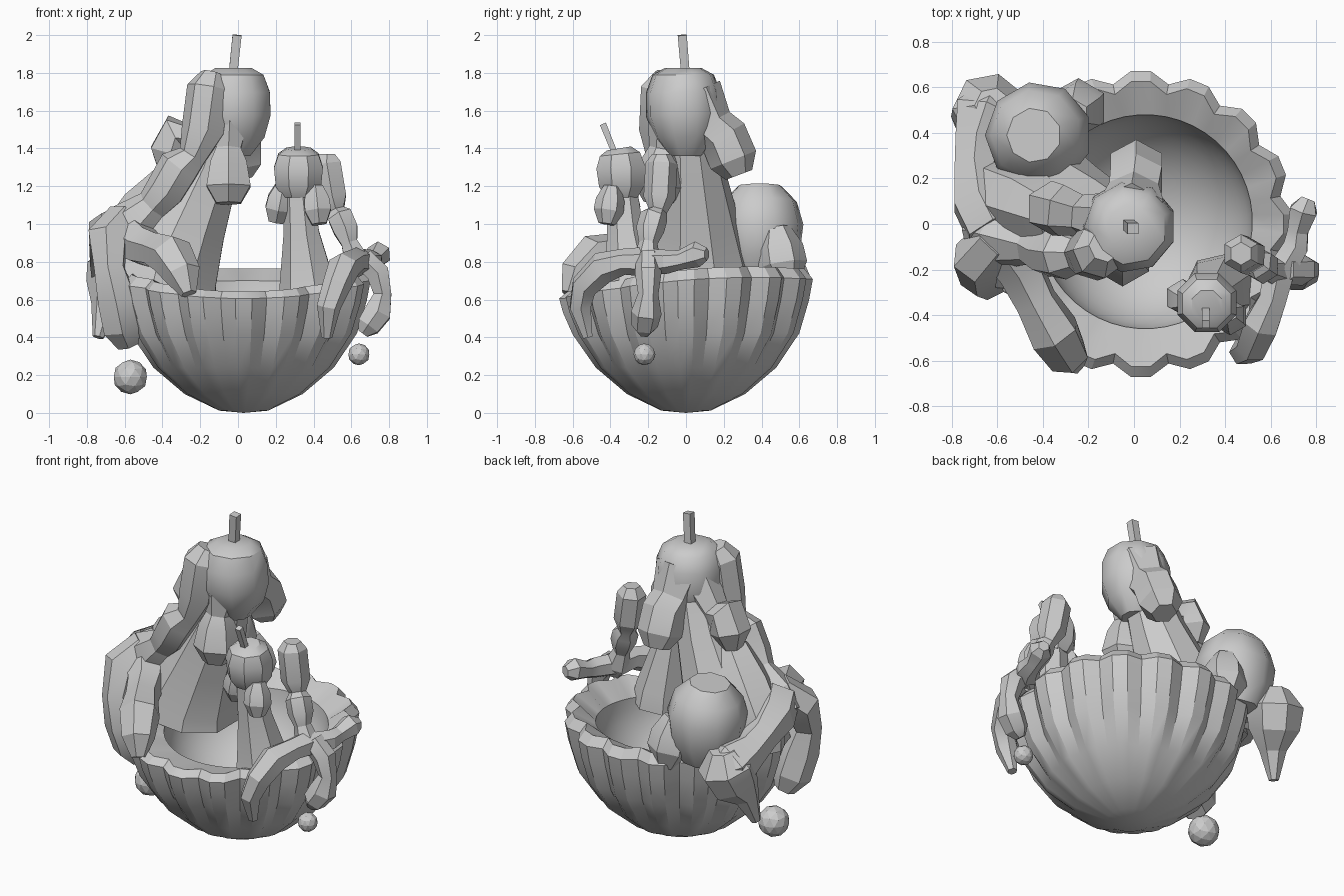
import bpy, math
from mathutils import Vector

def make(name, verts, faces, smooth=None):
    me = bpy.data.meshes.new(name)
    me.from_pydata(verts, [], faces)
    me.validate()
    ob = bpy.data.objects.new(name, me)
    bpy.context.collection.objects.link(ob)
    if smooth:
        bpy.ops.object.select_all(action='DESELECT')
        ob.select_set(True)
        bpy.context.view_layer.objects.active = ob
        bpy.ops.object.shade_smooth_by_angle(angle=math.radians(smooth))
    return ob

def bridge(rings, n, caps=True):
    faces = []
    for k in range(rings - 1):
        for i in range(n):
            j = (i + 1) % n
            faces.append((k*n + i, k*n + j, (k+1)*n + j, (k+1)*n + i))
    if caps:
        faces.append(tuple(reversed(range(n))))
        faces.append(tuple(range((rings-1)*n, rings*n)))
    return faces

def tube(name, pts, sides=6, smooth=25, fat=1.0):
    """Faceted limb through points (x, y, z, radius), twist-free."""
    P = [Vector(p[:3]) for p in pts]
    verts, u, last = [], None, None
    for k, p in enumerate(P):
        t = (P[min(k+1, len(P)-1)] - P[max(k-1, 0)]).normalized()
        if u is None:
            u = Vector((1, 0, 0)) if abs(t.x) < .8 else Vector((0, 1, 0))
        else:
            u = last.rotation_difference(t) @ u
        u = (u - t*u.dot(t)).normalized()
        w, last = t.cross(u), t
        for i in range(sides):
            a = 2*math.pi*(i + .5)/sides
            verts.append(p + (u*math.cos(a) + w*math.sin(a))*pts[k][3]*fat)
    return make(name, verts, bridge(len(P), sides), smooth)

def lump(name, a, b, r, sides=6):
    """Closed nugget from end a to end b, widest in the middle."""
    A, B = Vector(a), Vector(b)
    prof = [(0, .55), (.35, .95), (.65, 1), (1, .55)]
    return tube(name, [(*A.lerp(B, t), r*s) for t, s in prof], sides)

def ball(name, c, r, sub=2):
    bpy.ops.mesh.primitive_ico_sphere_add(subdivisions=sub, radius=r, location=c)
    ob = bpy.context.object
    ob.name = name
    return ob

# scalloped bowl: outer flutes, bevelled rim
CX, LOBES = 0.03, 16
N = LOBES*3
prof = [(.13, .012, 0), (.31, .1, .2), (.47, .24, .5), (.585, .42, .9), (.635, .58, 1), (.655, .68, 1), (.61, .73, 1)]
verts = []
for r, z, k in prof:
    for i in range(N):
        a = 2*math.pi*(i - .5)/N
        rr = r + k*(-.03 if i % 3 == 2 else .018)
        tilt = (.055*math.sin(a) + .025*math.cos(2*a))*max(0, (z-.4)/.3)
        verts.append((CX + rr*math.cos(a), rr*math.sin(a), z + tilt))
base = len(verts)
faces = bridge(len(prof), N, False)
verts.append((CX, 0, 0))
faces += [(base, (i+1) % N, i) for i in range(N)]
# ledge in to the smooth cavity edge
for i in range(N):
    a = 2*math.pi*(i - .5)/N
    verts.append((CX + .02 + .47*math.cos(a), .01 + .47*math.sin(a), .66 + .04*math.sin(a)))
top = (len(prof)-1)*N
faces += [(top+i, top+(i+1) % N, base+1+(i+1) % N, base+1+i) for i in range(N)]
make("scalloped_bowl", verts, faces, 24)

# smooth inner hollow
verts, R = [], 10
for k in range(R):
    t = k/R*math.pi/2
    for i in range(N):
        a = 2*math.pi*(i - .5)/N
        r = .47*math.cos(t)
        verts.append((CX + .02 + r*math.cos(a), .01 + r*math.sin(a),
                      .66 - .44*math.sin(t) + .04*math.sin(a)*math.cos(t)))
faces = bridge(R, N, False)
verts.append((CX + .02, .01, .22))
faces += [((R-1)*N + i, (R-1)*N + (i+1) % N, R*N) for i in range(N)]
make("bowl_hollow", verts, faces, 60)

# large gourd: body, shoulder, cap, stem
tube("large_body", [(-.4, .06, .66, .31), (-.38, .06, .76, .295), (-.28, .05, 1.0, .235),
                    (-.15, .03, 1.3, .17), (-.07, .01, 1.55, .13)], 9)
tube("large_shoulder", [(-.62, .14, .72, .14), (-.58, .12, .88, .18), (-.46, .08, 1.06, .17),
                        (-.32, .02, 1.24, .12)], 7)
tube("large_cap", [(-.02, 0, 1.36, .09), (-.02, 0, 1.46, .17), (-.02, -.01, 1.58, .205),
                   (-.02, -.015, 1.7, .2), (-.02, -.015, 1.79, .165), (-.02, -.015, 1.825, .1)], 9, 40)
tube("large_stem", [(-.03, 0, 1.76, .032), (-.005, -.02, 2.0, .034)], 4, None)

# lumps hanging from the large cap, each on a short neck
tube("large_lump_front", [(-.04, -.08, 1.6, .13), (-.05, -.12, 1.4, .075), (-.05, -.13, 1.33, .11),
                          (-.05, -.14, 1.2, .135), (-.05, -.15, 1.11, .075)])
tube("large_lump_back", [(-.01, .04, 1.68, .16), (0, .13, 1.52, .125), (.01, .2, 1.46, .13),
                         (.01, .25, 1.34, .13), (.01, .28, 1.26, .075)])
tube("large_lump_side", [(-.1, .02, 1.62, .12), (-.23, .04, 1.46, .09), (-.32, .06, 1.48, .115),
                         (-.36, .07, 1.38, .12), (-.37, .07, 1.28, .06)])
tube("large_arm", [(-.13, -.1, 1.79, .07), (-.15, -.12, 1.72, .12), (-.18, -.13, 1.5, .12),
                   (-.24, -.13, 1.36, .08), (-.31, -.13, 1.3, .115), (-.38, -.12, 1.18, .11),
                   (-.45, -.09, 1.1, .09), (-.57, -.05, .98, .15), (-.66, -.03, .88, .13)], 7)

# branches draped over the rim from the large arm
tube("large_branch_front", [(-.6, -.05, .95, .12), (-.5, -.2, .88, .1), (-.43, -.34, .86, .09),
                            (-.35, -.48, .83, .11), (-.29, -.58, .73, .09), (-.26, -.62, .63, .04)], fat=1.08)
tube("large_branch_down", [(-.6, -.06, 1.02, .1), (-.69, -.16, .92, .11), (-.68, -.23, .76, .085),
                           (-.64, -.22, .6, .11), (-.61, -.18, .45, .11), (-.58, -.15, .36, .06)], fat=1.05)
tube("large_branch_back", [(-.62, -.02, .98, .13), (-.68, .1, .94, .13), (-.7, .25, .88, .1),
                           (-.69, .35, .83, .11), (-.64, .48, .76, .16), (-.6, .6, .74, .07)])
tube("large_branch_tip", [(-.62, .52, .88, .08), (-.63, .5, .77, .17), (-.66, .46, .66, .15),
                          (-.7, .4, .56, .08), (-.74, .36, .4, .03)], 7)
tube("large_round_fruit", [(-.42, .39, .72, .15), (-.42, .39, .84, .215), (-.42, .39, 1.0, .235),
                           (-.43, .39, 1.12, .2), (-.44, .39, 1.2, .12)], 9, 40)
lump("large_side_nugget", (-.27, .48, .98), (-.23, .53, .68), .13)
ball("large_drop", (-.57, -.06, .19), .092)

# small gourd: body, cap, stem
tube("small_body", [(.38, -.29, .6, .165), (.37, -.29, .7, .15), (.34, -.32, .95, .1),
                    (.32, -.34, 1.2, .08)], 7)
tube("small_cap", [(.32, -.34, 1.14, .09), (.32, -.34, 1.2, .13), (.32, -.345, 1.3, .14),
                   (.32, -.35, 1.37, .115), (.32, -.355, 1.4, .07)], 8, 35)
tube("small_stem", [(.315, -.375, 1.37, .022), (.315, -.44, 1.53, .024)], 4, None)

# lumps hanging from the small cap
lump("small_lump_left", (.24, -.34, 1.21), (.2, -.31, 1.01), .08)
lump("small_lump_front", (.41, -.39, 1.2), (.43, -.42, 1.0), .08)
tube("small_arm", [(.47, -.13, 1.37, .05), (.47, -.13, 1.32, .085), (.5, -.14, 1.14, .085),
                   (.52, -.15, 1.07, .05), (.54, -.17, 1.04, .075), (.57, -.19, .97, .075),
                   (.59, -.2, .9, .05), (.63, -.21, .8, .075), (.65, -.21, .74, .05)])

# branches draped over the rim from the small arm
tube("small_branch_front", [(.64, -.19, .8, .07), (.61, -.33, .8, .06), (.56, -.44, .77, .075),
                            (.52, -.54, .67, .065), (.48, -.56, .56, .055), (.47, -.52, .4, .025)], fat=1.15)
tube("small_branch_down", [(.66, -.2, .82, .06), (.74, -.2, .74, .065), (.765, -.2, .63, .05),
                           (.74, -.21, .53, .075), (.69, -.22, .46, .065), (.66, -.22, .42, .03)], fat=1.08)
tube("small_branch_back", [(.65, -.2, .8, .06), (.71, -.1, .8, .055), (.72, -.03, .81, .045),
                           (.745, .06, .84, .06), (.765, .11, .84, .03)], fat=1.15)
ball("small_drop", (.64, -.22, .31), .058)
